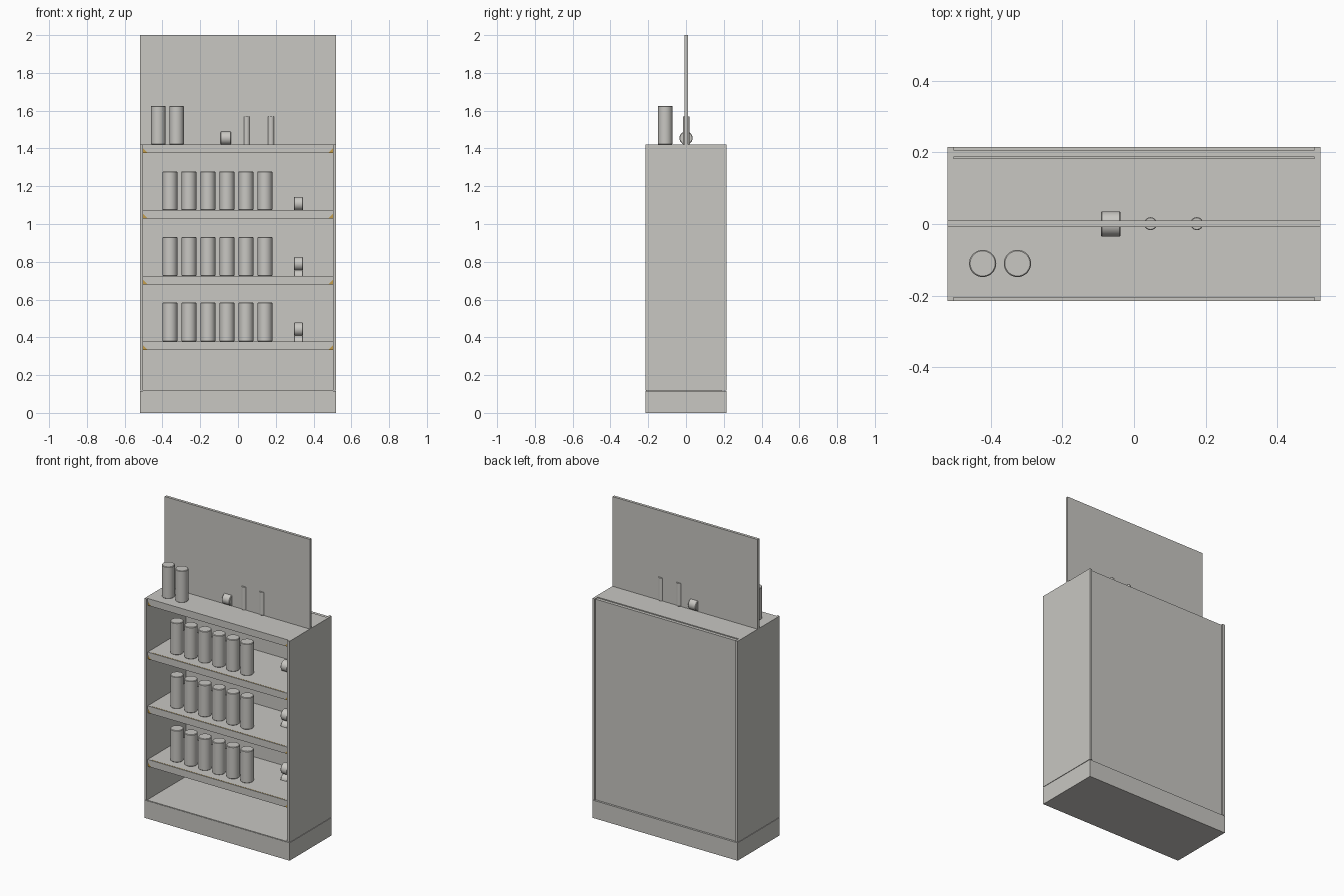
import bpy, bmesh, math
from mathutils import Matrix

if "Cube" in bpy.data.objects:
    bpy.data.objects.remove(bpy.data.objects["Cube"])


def material(name, rgb):
    m = bpy.data.materials.new(name)
    m.diffuse_color = (*rgb, 1)
    m.use_nodes = True
    m.node_tree.nodes["Principled BSDF"].inputs["Base Color"].default_value = m.diffuse_color
    return m


GREY = material("warm grey", (0.58, 0.57, 0.54))
GOLD = material("gold", (0.55, 0.34, 0.07))


def finish(name, bm, mat, smooth=False):
    bmesh.ops.recalc_face_normals(bm, faces=bm.faces)
    me = bpy.data.meshes.new(name)
    bm.to_mesh(me)
    bm.free()
    me.materials.append(mat)
    ob = bpy.data.objects.new(name, me)
    bpy.context.collection.objects.link(ob)
    if smooth:
        bpy.ops.object.select_all(action='DESELECT')
        ob.select_set(True)
        bpy.context.view_layer.objects.active = ob
        bpy.ops.object.shade_smooth_by_angle(angle=math.radians(35))
    return ob


def box(name, x, y, z, mat=GREY):
    """Box from (min, max) ranges on each axis."""
    bm = bmesh.new()
    bmesh.ops.create_cube(bm, size=1)
    for v in bm.verts:
        v.co = [r[0] if c < 0 else r[1] for c, r in zip(v.co, (x, y, z))]
    return finish(name, bm, mat)


def plate(name, outline, y0, y1, mat):
    """Extrude an x-z outline from y0 to y1."""
    bm = bmesh.new()
    face = bm.faces.new([bm.verts.new((x, y0, z)) for x, z in outline])
    ext = bmesh.ops.extrude_face_region(bm, geom=[face])["geom"]
    for v in ext:
        if isinstance(v, bmesh.types.BMVert):
            v.co.y = y1
    return finish(name, bm, mat)


def cylinder(name, centre, r, length, along_x=False, bevel=0.003):
    """Capped cylinder with softly broken rims."""
    bm = bmesh.new()
    bmesh.ops.create_cone(bm, cap_ends=True, segments=32, radius1=r,
                          radius2=r, depth=length)
    rims = [e for e in bm.edges if any(len(f.verts) > 4 for f in e.link_faces)]
    bmesh.ops.bevel(bm, geom=rims, offset=bevel, segments=1, affect='EDGES')
    rot = Matrix.Rotation(math.pi / 2 if along_x else 0, 4, 'Y')
    bmesh.ops.transform(bm, matrix=Matrix.Translation(centre) @ rot,
                        verts=bm.verts)
    return finish(name, bm, GREY, smooth=True)


# Cabinet shell
W, D, TOP = 0.52, 0.215, 1.42
box("plinth", (-W, W), (-D, D), (0, 0.115))
for side, s in (("left", -1), ("right", 1)):
    box(f"{side}_side_panel", sorted((s * 0.503, s * W)), (-D, D), (0.118, TOP))
box("cabinet_floor", (-0.503, 0.503), (-D + 0.003, 0.187), (0.11, 0.118))
box("back_panel", (-0.503, 0.503), (0.187, 0.207), (0.118, TOP - 0.004))

# Header sign board
box("header_board", (-W, W), (-0.008, 0.01), (TOP, 2.0))

# Shelves with a front lip, gold corner brackets and a gold edge strip
SHELVES = (0.378, 0.725, 1.073, TOP)
H, CUT, XE = 0.045, 0.026, 0.503
for i, z in enumerate(SHELVES):
    b = z - H
    box(f"shelf_{i}", (-XE, XE), (-0.2, 0.183), (b, z))
    plate(f"shelf_lip_{i}",
          [(-XE, z), (XE, z), (XE, b + CUT), (XE - CUT, b),
           (-XE + CUT, b), (-XE, b + CUT)], -0.205, -0.2, GREY)
    for side, s in (("left", -1), ("right", 1)):
        plate(f"{side}_bracket_{i}",
              [(s * XE, b), (s * XE, b + CUT), (s * (XE - CUT), b)],
              -0.204, -0.2, GOLD)
    if i < 3:
        box(f"edge_strip_{i}", (-0.475, 0.475), (-0.2, -0.198),
            (z, z + 0.001), GOLD)

# Rows of cans, and rolls beside them
for i, z in enumerate(SHELVES[:3]):
    for k in range(6):
        cylinder(f"can_{i}_{k}", (-0.36 + 0.1005 * k, -0.11, z + 0.103),
                 0.039, 0.206)
    if i == 2:
        cylinder(f"roll_{i}", (0.32, 0.045, z + 0.035), 0.035, 0.048, True)
    else:
        for k in range(2):
            cylinder(f"roll_{i}_{k}", (0.32, 0.045, z - 0.004 + 0.069 * k),
                     0.035, 0.048, True)

# Items displayed on top
for k, x in enumerate((-0.422, -0.325)):
    cylinder(f"top_can_{k}", (x, -0.11, TOP + 0.103), 0.038, 0.206)
cylinder("top_roll", (-0.065, 0, TOP + 0.035), 0.035, 0.055, True)
for k, x in enumerate((0.046, 0.175)):
    cylinder(f"top_tube_{k}", (x, 0.001, TOP + 0.075), 0.018, 0.15, bevel=0.002)
